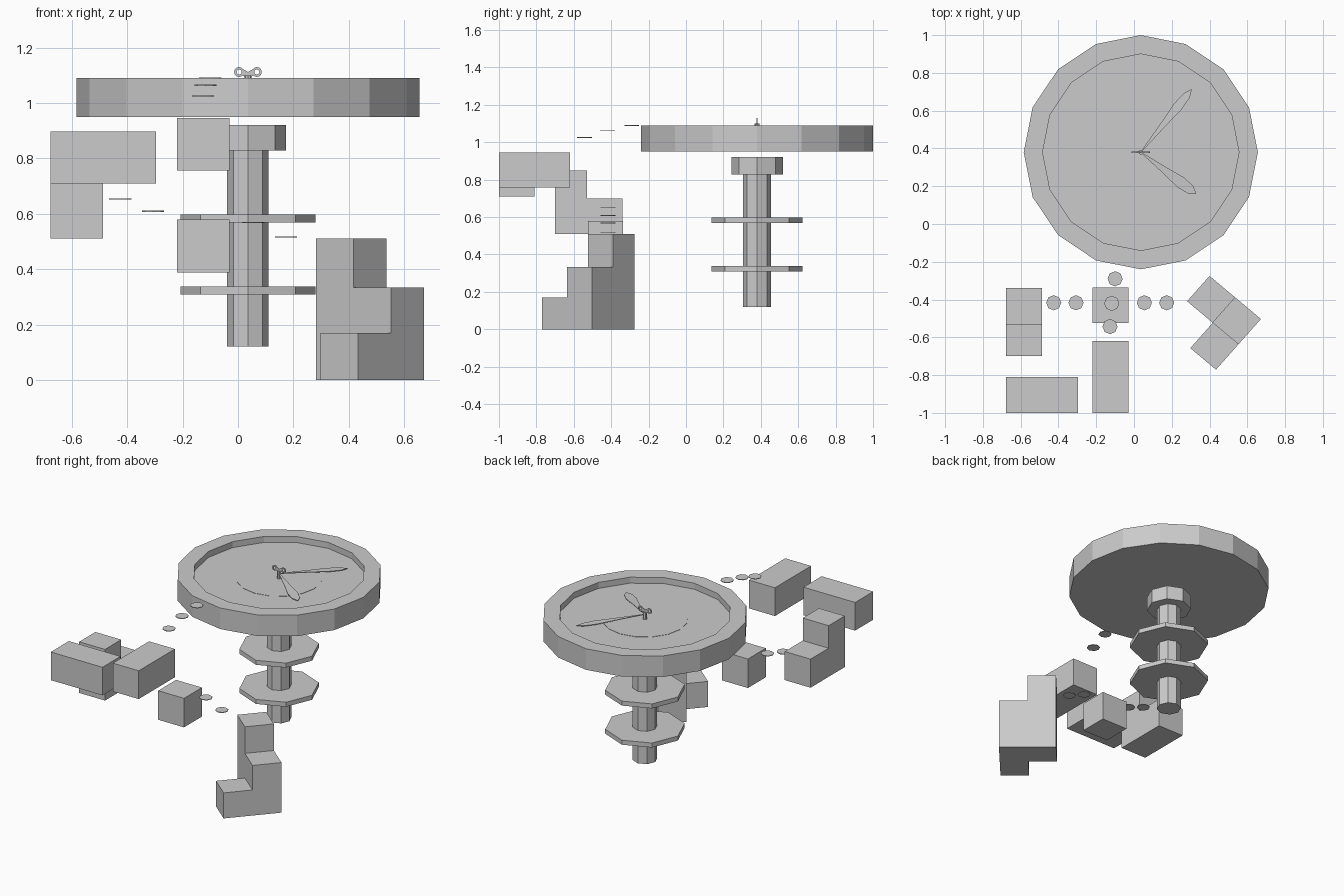
import bpy, bmesh, math
from mathutils import Matrix, Vector

if "Cube" in bpy.data.objects:
    bpy.data.objects.remove(bpy.data.objects["Cube"])

CX, CY = 0.036, 0.38  # axis of the round table and its column


def finish(name, bm):
    bmesh.ops.recalc_face_normals(bm, faces=bm.faces)
    me = bpy.data.meshes.new(name)
    bm.to_mesh(me)
    bm.free()
    ob = bpy.data.objects.new(name, me)
    bpy.context.collection.objects.link(ob)
    return ob


def lathe(name, profile, sides, x=CX, y=CY):
    """Closed body of rings (radius, z), capped at both ends."""
    bm = bmesh.new()
    rings = [[bm.verts.new((x + r * math.cos(2 * math.pi * i / sides),
                            y + r * math.sin(2 * math.pi * i / sides), z))
              for i in range(sides)] for r, z in profile]
    for a, b in zip(rings, rings[1:]):
        for i in range(sides):
            j = (i + 1) % sides
            bm.faces.new((a[i], a[j], b[j], b[i]))
    bm.faces.new(rings[0])
    bm.faces.new(rings[-1])
    return finish(name, bm)


def prism(name, points, vec):
    """Planar outline extruded along vec."""
    bm = bmesh.new()
    f = bm.faces.new([bm.verts.new(p) for p in points])
    r = bmesh.ops.extrude_face_region(bm, geom=[f], use_keep_orig=True)
    bmesh.ops.translate(bm, vec=vec, verts=[v for v in r["geom"] if isinstance(v, bmesh.types.BMVert)])
    return finish(name, bm)


def box(name, x0, x1, y0, y1, z0, z1):
    return prism(name, [(x0, y0, z0), (x1, y0, z0), (x1, y1, z0), (x0, y1, z0)], (0, 0, z1 - z0))


# clock-face platform with raised rim
lathe("clock_platform", [(0.62, 0.95), (0.62, 1.09), (0.52, 1.09), (0.52, 1.05)], 16)
dial = lathe("dial_center", [(0.26, 1.049), (0.26, 1.052)], 16)
mat = bpy.data.materials.new("light_grey")
mat.diffuse_color = (0.9, 0.9, 0.9, 1)
mat.use_nodes = True
mat.node_tree.nodes["Principled BSDF"].inputs["Base Color"].default_value = mat.diffuse_color
dial.data.materials.append(mat)

# supporting column with cap and two flanges
lathe("column", [(0.075, 0.12), (0.075, 0.83)], 8)
lathe("column_cap", [(0.138, 0.828), (0.138, 0.921)], 8)
for i, z in enumerate((0.308, 0.568)):
    lathe(f"flange_{i + 1}", [(0.243, z), (0.243, z + 0.03)], 8)

# leaf-shaped hands, drooping slightly towards the tip
leaf = [(0, 0.006), (0.45, 0.05), (0.72, 0.085), (0.9, 0.065)]
for name, length, angle, width in (("hour_hand", 0.368, -37, 0.37), ("minute_hand", 0.43, 51, 0.3)):
    outline = leaf + [(1, 0)] + [(u, -w) for u, w in reversed(leaf)]
    m = (Matrix.Translation((CX, CY, 1.08)) @ Matrix.Rotation(math.radians(angle), 4, 'Z')
         @ Matrix.Rotation(0.05, 4, 'Y'))
    prism(name, [m @ Vector((u * length, w * width, 0)) for u, w in outline], (0, 0, 0.004))

# winding key: pin, two rings and a waist
lathe("key_pin", [(0.013, 1.05), (0.013, 1.1)], 8)
for side in (-1, 1):
    bm = bmesh.new()
    loops = [[bm.verts.new((CX + side * 0.032 + r * math.cos(i * math.pi / 6), CY + d,
                            1.112 + r * math.sin(i * math.pi / 6))) for i in range(12)]
             for r, d in ((0.018, -0.003), (0.018, 0.003), (0.009, 0.003), (0.009, -0.003))]
    for k in range(4):
        a, b = loops[k], loops[(k + 1) % 4]
        for i in range(12):
            j = (i + 1) % 12
            bm.faces.new((a[i], a[j], b[j], b[i]))
    finish("key_ring_" + ("left" if side < 0 else "right"), bm)
prism("key_waist", [(CX + x, CY - 0.003, z) for x, z in
                    ((-0.022, 1.125), (0, 1.112), (0.022, 1.125), (0.022, 1.099), (0, 1.092), (-0.022, 1.099))],
      (0, 0.006, 0))

# floating blocks
box("block_upper_front", -0.22, -0.03, -1.0, -0.62, 0.757, 0.945)
box("block_upper_left", -0.677, -0.297, -1.0, -0.81, 0.71, 0.897)
box("block_small", -0.22, -0.03, -0.524, -0.336, 0.387, 0.58)
prism("block_stepped", [(-0.678, y, z) for y, z in
                        ((-0.7, 0.51), (-0.34, 0.51), (-0.34, 0.7), (-0.53, 0.7), (-0.53, 0.85), (-0.7, 0.85))],
      (0.19, 0, 0))

# turned corner staircase of three square steps
o, u, v = Vector((0.40, -0.275, 0)), Vector((0.136, -0.114, 0)), Vector((-0.119, -0.134, 0))
for n, (i, j, h) in enumerate(((1, 1, 0.17), (1, 0, 0.333), (0, 0, 0.51))):
    p = o + u * i + v * j
    prism(f"corner_step_{n + 1}", [p, p + u, p + u + v, p + v], (0, 0, h))

# thin round stepping plates
plates = [(-0.425, -0.417, 0.653), (-0.307, -0.417, 0.609), (0.055, -0.417, 0.568), (0.173, -0.417, 0.516),
          (-0.127, -0.543, 1.025), (-0.118, -0.42, 1.064), (-0.1, -0.29, 1.09)]
for n, (x, y, z) in enumerate(plates):
    lathe(f"stepping_plate_{n + 1}", [(0.04, z - 0.002), (0.04, z + 0.002)], 8, x, y)
